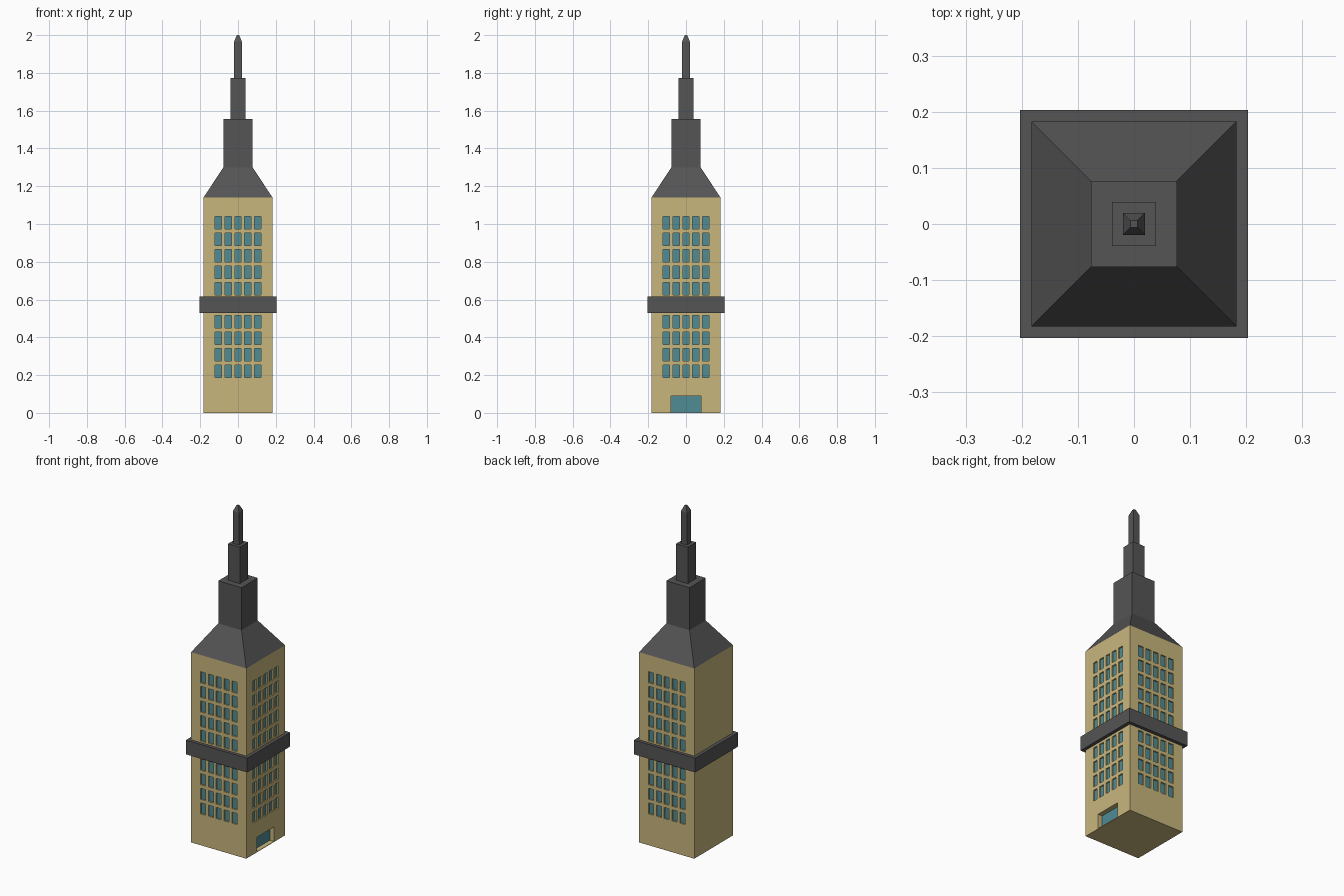
import bpy, bmesh
from math import pi
from mathutils import Matrix, Vector

if "Cube" in bpy.data.objects:
    bpy.data.objects.remove(bpy.data.objects["Cube"])


def material(name, rgb):
    m = bpy.data.materials.new(name)
    m.diffuse_color = (*rgb, 1)
    m.use_nodes = True
    m.node_tree.nodes["Principled BSDF"].inputs["Base Color"].default_value = m.diffuse_color
    return m


STONE = material("stone", (0.58, 0.47, 0.205))
GLASS = material("glass", (0.08, 0.26, 0.30))
SLATE = material("slate", (0.09, 0.09, 0.09))


def add_object(name, bm, mats):
    bmesh.ops.remove_doubles(bm, verts=bm.verts, dist=1e-5)
    bmesh.ops.recalc_face_normals(bm, faces=bm.faces)
    me = bpy.data.meshes.new(name)
    bm.to_mesh(me)
    bm.free()
    for m in mats:
        me.materials.append(m)
    ob = bpy.data.objects.new(name, me)
    bpy.context.collection.objects.link(ob)


def square_loft(name, profile):
    """Square rings of (half width, z), capped at both ends."""
    bm = bmesh.new()
    rings = [[bm.verts.new((sx * h, sy * h, z))
              for sx, sy in ((-1, -1), (1, -1), (1, 1), (-1, 1))] for h, z in profile]
    for a, b in zip(rings, rings[1:]):
        for i in range(4):
            j = (i + 1) % 4
            bm.faces.new((a[i], a[j], b[j], b[i]))
    bm.faces.new(rings[0][::-1])
    bm.faces.new(rings[-1])
    add_object(name, bm, [SLATE])


# Window and door layout
H, TOP = 0.183, 1.14
WIN_W, WIN_H, WIN_D = 0.0165, 0.033, 0.008
DOOR_W, DOOR_H, DOOR_D = 0.08, 0.09, 0.028
cols = [0.052 * i for i in range(-2, 3)]
rows = [0.221 + 0.0873 * i for i in range(10) if i != 4]  # gap behind the band
us = sorted([-H, H, -DOOR_W, DOOR_W] + [c + s * WIN_W for c in cols for s in (-1, 1)])
zs = sorted([0, 0.003, DOOR_H, TOP] + [r + s * WIN_H for r in rows for s in (-1, 1)])


def depth(u, z, windows, door):
    if door and abs(u) < DOOR_W and 0.003 < z < DOOR_H:
        return DOOR_D
    if windows and any(abs(u - c) < WIN_W for c in cols) and any(abs(z - r) < WIN_H for r in rows):
        return WIN_D
    return 0


# Tower body: four gridded walls with recessed panes
bm = bmesh.new()


def wall(angle, windows, door):
    rot = Matrix.Rotation(angle, 3, 'Z')

    def quad(pts, mat):
        f = bm.faces.new([bm.verts.new(rot @ Vector((u, d - H, z))) for u, z, d in pts])
        f.material_index = mat

    nu, nz = len(us) - 1, len(zs) - 1
    D = [[depth((us[i] + us[i + 1]) / 2, (zs[j] + zs[j + 1]) / 2, windows, door)
          for j in range(nz)] for i in range(nu)]
    for i in range(nu):
        for j in range(nz):
            u0, u1, z0, z1, d = us[i], us[i + 1], zs[j], zs[j + 1], D[i][j]
            quad(((u0, z0, d), (u1, z0, d), (u1, z1, d), (u0, z1, d)), 1 if d else 0)
            # Reveals where the neighbouring cell lies at another depth
            if i + 1 < nu and D[i + 1][j] != d:
                e = D[i + 1][j]
                quad(((u1, z0, d), (u1, z0, e), (u1, z1, e), (u1, z1, d)), 0)
            if j + 1 < nz and D[i][j + 1] != d:
                e = D[i][j + 1]
                quad(((u0, z1, d), (u1, z1, d), (u1, z1, e), (u0, z1, e)), 0)


wall(0, True, False)            # front
wall(pi / 2, True, True)        # right, with entrance
wall(pi, True, False)           # back
wall(3 * pi / 2, False, False)  # left, blank
bmesh.ops.remove_doubles(bm, verts=bm.verts, dist=1e-5)
for level in (0, TOP):
    rim = [e for e in bm.edges if e.is_boundary and all(abs(v.co.z - level) < 1e-4 for v in e.verts)]
    bmesh.ops.edgeloop_fill(bm, edges=rim, mat_nr=0)
add_object("tower_body", bm, [STONE, GLASS])

# Band around the middle, sloped roof and stepped spire
square_loft("middle_band", [(0.203, 0.53), (0.203, 0.615)])
square_loft("roof_and_spire", [(H, TOP), (0.077, 1.30), (0.077, 1.555), (0.039, 1.555),
                               (0.039, 1.773), (0.02, 1.773), (0.02, 1.967), (0.006, 2.0)])
